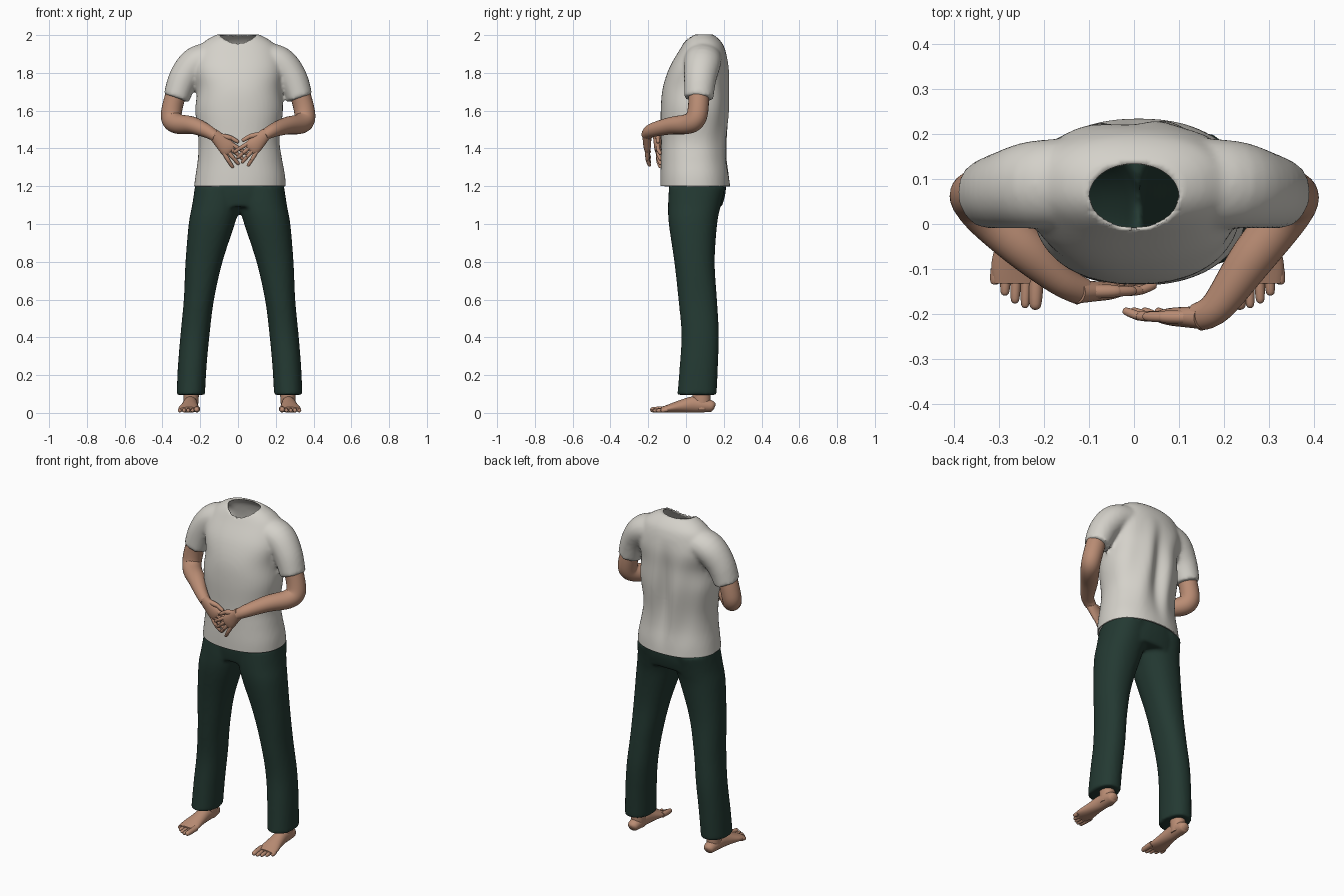
import bpy, bmesh, math
from mathutils import Vector

if "Cube" in bpy.data.objects:
    bpy.data.objects.remove(bpy.data.objects["Cube"])

def material(name, col):
    m = bpy.data.materials.new(name)
    m.diffuse_color = (*col, 1)
    m.use_nodes = True
    m.node_tree.nodes["Principled BSDF"].inputs["Base Color"].default_value = m.diffuse_color
    return m

CLOTH = material("off_white_cloth", (0.66, 0.64, 0.59))
GREEN = material("dark_green_cloth", (0.017, 0.041, 0.032))
SKIN = material("skin", (0.49, 0.265, 0.175))

def spline(keys, steps):
    """Catmull-Rom interpolation of equal-length tuples."""
    out = []
    for i in range(len(keys) - 1):
        p = [keys[max(0, min(len(keys) - 1, i + k))] for k in (-1, 0, 1, 2)]
        for s in range(steps):
            t = s / steps
            out.append([0.5 * (2*b + (c - a)*t + (2*a - 5*b + 4*c - d)*t*t + (3*b - a - 3*c + d)*t**3)
                        for a, b, c, d in zip(*p)])
    return out + [list(keys[-1])]

def tube(bm, keys, side, n=24, steps=5, power=2.0, flat=False):
    """Closed tube through keys (x, y, z, radius along side, other radius)."""
    pts = spline(keys, steps)
    cs = [Vector(p[:3]) for p in pts]
    rings = []
    for i, p in enumerate(pts):
        t = Vector((0, 0, 1)) if flat else (cs[min(i + 1, len(cs) - 1)] - cs[max(i - 1, 0)]).normalized()
        u = Vector(side)
        u = (u - t * u.dot(t)).normalized()
        v = t.cross(u)
        ring = []
        for k in range(n):
            c, s = math.cos(2*math.pi*k/n), math.sin(2*math.pi*k/n)
            c = math.copysign(abs(c) ** (2/power), c)
            s = math.copysign(abs(s) ** (2/power), s)
            ring.append(bm.verts.new(cs[i] + u*p[3]*c + v*p[4]*s))
        rings.append(ring)
    for a, b in zip(rings, rings[1:]):
        for k in range(n):
            bm.faces.new((a[k], a[(k+1) % n], b[(k+1) % n], b[k]))
    bm.faces.new(rings[0][::-1])
    bm.faces.new(rings[-1])

def finger(bm, a, b, r, side):
    """Round-tipped digit from a to b."""
    a, b = Vector(a), Vector(b)
    tube(bm, [(*a.lerp(b, t), r*k, r*k) for t, k in ((0, 1), (.5, 1), (.85, .85), (.96, .6), (1, .2))],
         side, n=10, steps=2)

def finish(bm, name, mat):
    bmesh.ops.recalc_face_normals(bm, faces=bm.faces)
    me = bpy.data.meshes.new(name)
    bm.to_mesh(me)
    bm.free()
    me.materials.append(mat)
    for p in me.polygons:
        p.use_smooth = True
    ob = bpy.data.objects.new(name, me)
    bpy.context.collection.objects.link(ob)
    bpy.context.view_layer.objects.active = ob
    for o in bpy.context.selected_objects:
        o.select_set(False)
    ob.select_set(True)
    bpy.ops.object.shade_smooth_by_angle(angle=math.radians(50))
    return ob

def fuse(bm, voxel, smooth):
    """Merge overlapping closed tubes into one soft skin; returns a new bmesh."""
    ob = finish(bm, "fuse_helper", CLOTH)
    ob.modifiers.clear()
    r = ob.modifiers.new("remesh", 'REMESH')
    r.mode, r.voxel_size = 'VOXEL', voxel
    s = ob.modifiers.new("smooth", 'SMOOTH')
    s.factor, s.iterations = 0.5, smooth
    me = bpy.data.meshes.new_from_object(ob.evaluated_get(bpy.context.evaluated_depsgraph_get()))
    out = bmesh.new()
    out.from_mesh(me)
    bpy.data.objects.remove(ob)
    bpy.data.meshes.remove(me)
    return out

def cut(bm, z, above):
    """Trim everything above or below a height."""
    bmesh.ops.bisect_plane(bm, geom=bm.verts[:] + bm.edges[:] + bm.faces[:], plane_co=(0, 0, z),
                           plane_no=(0, 0, 1), clear_outer=above, clear_inner=not above)

X, Y = (1, 0, 0), (0, 1, 0)

# shirt: torso and two sleeves
bm = bmesh.new()
tube(bm, [(.008, .05, 1.16, .246, .186), (.012, .047, 1.25, .238, .183), (.01, .042, 1.35, .222, .175),
          (.005, .042, 1.45, .215, .174), (.006, .046, 1.6, .232, .18), (.006, .052, 1.72, .222, .175),
          (0, .07, 1.83, .24, .157), (0, .088, 1.93, .21, .117), (0, .088, 1.975, .165, .09),
          (0, .082, 2.004, .11, .06)], X, n=48, power=2.25, flat=True)
for s in (-1, 1):
    tube(bm, [(s*.12, .09, 1.88, .10, .085), (s*.22, .087, 1.853, .098, .087),
              (s*.288, .075, 1.77, .086, .08), (s*.327, .067, 1.665, .077, .07)], Y)
bm = fuse(bm, 0.011, 5)
cut(bm, 1.2, False)
# soft cloth folds and a hollow down the spine
for v in bm.verts:
    x, y, z = v.co
    if abs(x) < .21 and y > .1:
        fade = max(0, math.sin(math.pi * min(1, max(0, (z - 1.2) / .7)))) * (1 - (x / .21)**2)
        v.co.y += fade * (.008*math.sin(38*x + 7*z) - .02*math.exp(-(x/.04)**2))
# neck opening
NX, NY, NC = .1, .074, .06
inside = lambda c: (c.x / NX)**2 + ((c.y - NC) / NY)**2 < 1 and c.z > 1.88
bmesh.ops.delete(bm, geom=[f for f in bm.faces if inside(f.calc_center_median())], context='FACES')
for v in bm.verts:
    if v.is_boundary and v.co.z > 1.85:
        a = math.atan2((v.co.y - NC) / NY, v.co.x / NX)
        v.co.x, v.co.y = NX * math.cos(a), NC + NY * math.sin(a)
shirt = finish(bm, "shirt", CLOTH)
sol = shirt.modifiers.new("thickness", 'SOLIDIFY')
sol.thickness, sol.offset = 0.007, -1

# trousers: pelvis and two legs, open at the waist
bm = bmesh.new()
tube(bm, [(.008, .055, 1.09, .24, .135), (.008, .06, 1.17, .238, .15), (.008, .062, 1.28, .225, .15)],
     X, n=40, power=2.3, flat=True)
for s in (-1, 1):
    legs = [(.258, .058, .095, .075, .104), (.25, .068, .25, .076, .101), (.235, .075, .42, .077, .099),
            (.215, .062, .6, .080, .102), (.188, .045, .8, .098, .107), (.147, .037, 1.0, .122, .128),
            (.125, .045, 1.1, .126, .14), (.118, .06, 1.2, .118, .15)]
    tube(bm, [(.008 + s*x, y, z, a, b) for x, y, z, a, b in legs], X, n=32, power=2.2, flat=True)
bm = fuse(bm, 0.011, 4)
cut(bm, 1.25, True)
finish(bm, "trousers", GREEN)

# feet with ankles and toes
for s, name in ((-1, "left_foot"), (1, "right_foot")):
    bm = bmesh.new()
    px = lambda x: .008 + s*x
    tube(bm, [(px(.258), .082, .02, .036, .045), (px(.256), .082, .08, .04, .047),
              (px(.256), .078, .17, .042, .047)], X)
    tube(bm, [(px(.258), .152, .03, .012, .012), (px(.258), .14, .034, .03, .028),
              (px(.258), .10, .04, .037, .037), (px(.26), .04, .044, .038, .043),
              (px(.264), -.03, .034, .046, .033), (px(.268), -.09, .023, .056, .022),
              (px(.268), -.13, .017, .052, .014)], X)
    for i in range(5):
        x = .224 + i*.0225
        r = .016 if i == 0 else .0115
        finger(bm, (px(x), -.10, r + .005), (px(x + .003), -.19 + i*i*.0035, r), r, X)
    finish(bm, name, SKIN)

# arms folded in front, one hand over the other
ARMS = {
    "left_arm": ([(-.315, .065, 1.73, .054, .054), (-.345, .066, 1.63, .055, .054),
                  (-.352, .056, 1.56, .054, .056), (-.318, .015, 1.53, .053, .053),
                  (-.24, -.055, 1.522, .049, .046), (-.165, -.122, 1.492, .036, .036),
                  (-.115, -.15, 1.462, .031, .028)], (.7, .7, 0), 1),
    "right_arm": ([(.315, .065, 1.73, .054, .054), (.345, .066, 1.63, .055, .054),
                   (.354, .052, 1.56, .054, .056), (.328, .01, 1.53, .053, .053),
                   (.258, -.08, 1.52, .049, .046), (.185, -.182, 1.495, .037, .036),
                   (.14, -.207, 1.47, .031, .028)], (.7, -.7, 0), -1),
}
for name, (keys, side, s) in ARMS.items():
    bm = bmesh.new()
    tube(bm, keys, side)
    w = Vector(keys[-1][:3])
    d = Vector((s*.7, .02, -.71)).normalized()
    up = Vector((s*.71, 0, .7))
    # palm
    tube(bm, [(*(w + d*t), a, b) for t, a, b in ((-.02, .03, .026), (.03, .037, .023), (.075, .043, .02),
                                               (.10, .041, .015), (.112, .034, .008))], up)
    # fingers in two bones, then thumb
    for i in range(4):
        k = 1 - i * 2/3
        a = w + d*.09 + up*k*.031
        b = a + d*(.055 - .005*k*k) + up*k*.013
        c = b + d*(.048 - .008*abs(k)) + up*k*.008 + Vector((0, .012, 0))
        finger(bm, a, b + (b - a)*.15, .0115, Y)
        finger(bm, b, c, .010, Y)
    a = w + d*.015 + up*.02
    b = w + d*.06 + up*.052
    finger(bm, a, b + (b - a)*.15, .015, Y)
    finger(bm, b, b + d*.045 + up*.012, .0115, Y)
    finish(bm, name, SKIN)
